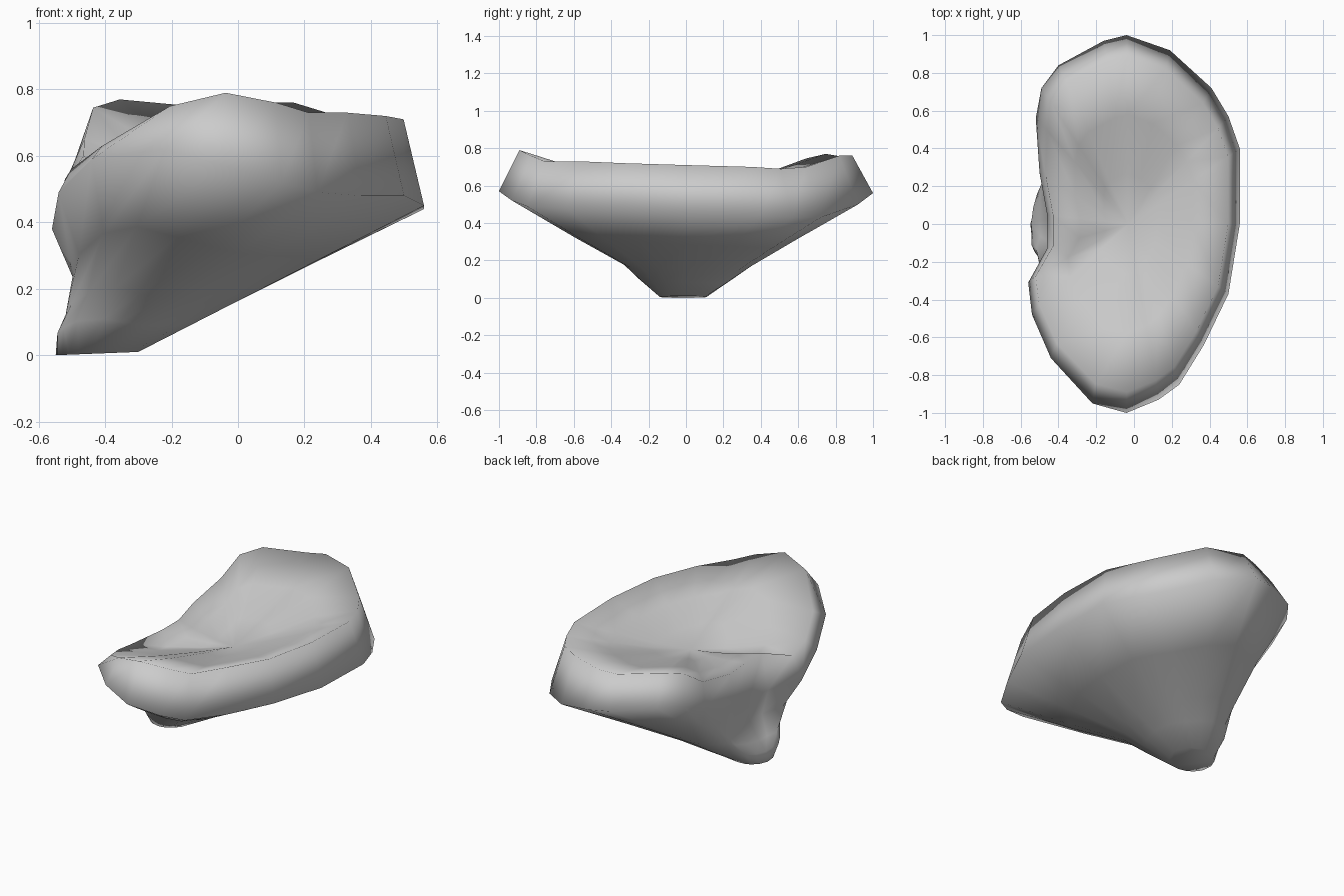
import bpy, bmesh, math
from mathutils import Vector

if "Cube" in bpy.data.objects:
    bpy.data.objects.remove(bpy.data.objects["Cube"])

# Kidney-shaped outline, counter-clockwise: x, y, widest-edge height, top-rim height
OUTLINE = [
    (.56, 0, .45, .71), (.56, .40, .44, .70), (.50, .57, .43, .69),
    (.41, .72, .43, .70), (.19, .92, .50, .76), (-.04, 1, .56, .76),
    (-.16, .97, .57, .75), (-.40, .84, .60, .77), (-.49, .72, .59, .745),
    (-.52, .56, .52, .65), (-.50, .27, .43, .60), (-.46, .05, .38, .58),
    (-.46, -.13, .36, .58), (-.56, -.31, .38, .53), (-.54, -.48, .49, .56),
    (-.44, -.71, .59, .63), (-.22, -.95, .62, .75), (-.04, -1, .57, .79),
    (.13, -.93, .52, .76), (.24, -.85, .49, .73), (.37, -.64, .48, .73),
    (.50, -.37, .48, .72),
]
CENTRE = Vector((-.03, 0, .54))

outer = [Vector((x, y, z)) for x, y, z, _ in OUTLINE]
rim, foot = [], []
for x, y, z, top in OUTLINE:
    # rim leans inwards, most at the back corner of the notched side
    lean = .89 if x > 0 or y > .5 else .93
    rim.append(Vector((x * lean, y * .89, top)))
    a = math.atan2(y, x + .1)
    foot.append(Vector((-.425 + .125 * math.cos(a), -.015 + .125 * math.sin(a),
                        .01 * (1 + math.cos(a)) * .5)))


def stem_ring(t, front, back, notch):
    """Ring between foot and widest edge, narrowed in y and pulled in at the notch."""
    ring = []
    for f, o in zip(foot, outer):
        p = f.lerp(o, t)
        p.y *= front if o.y < 0 else back
        if o.x < -.43:
            p.x += notch
        ring.append(p)
    return ring


def dish_ring(t):
    """Ring of the shallow dish between centre and rim."""
    ring = []
    for r in rim:
        p = CENTRE.lerp(r, t)
        p.z -= .05 * t * (1 - t)
        ring.append(p)
    return ring


rings = [foot, stem_ring(.17, .88, .95, -.01), stem_ring(.32, .82, .93, .02),
         stem_ring(.62, .95, .97, .05), outer, rim,
         dish_ring(.65), dish_ring(.3)]

# Closed body: foot cap, flared stem, rim band and dish
bm = bmesh.new()
loops = [[bm.verts.new(p) for p in ring] for ring in rings]
n = len(OUTLINE)
for lo, hi in zip(loops, loops[1:]):
    for i in range(n):
        j = (i + 1) % n
        bm.faces.new((lo[i], lo[j], hi[j], hi[i]))
bm.faces.new(loops[0][::-1])
mid = bm.verts.new(CENTRE)
for i in range(n):
    bm.faces.new((loops[-1][i], loops[-1][(i + 1) % n], mid))
bmesh.ops.recalc_face_normals(bm, faces=bm.faces)

mesh = bpy.data.meshes.new("dished_body")
bm.to_mesh(mesh)
bm.free()
body = bpy.data.objects.new("dished_body", mesh)
bpy.context.collection.objects.link(body)
bpy.context.view_layer.objects.active = body
body.select_set(True)
# the whole form is softly shaded, rim included
bpy.ops.object.shade_smooth_by_angle(angle=math.radians(130))
